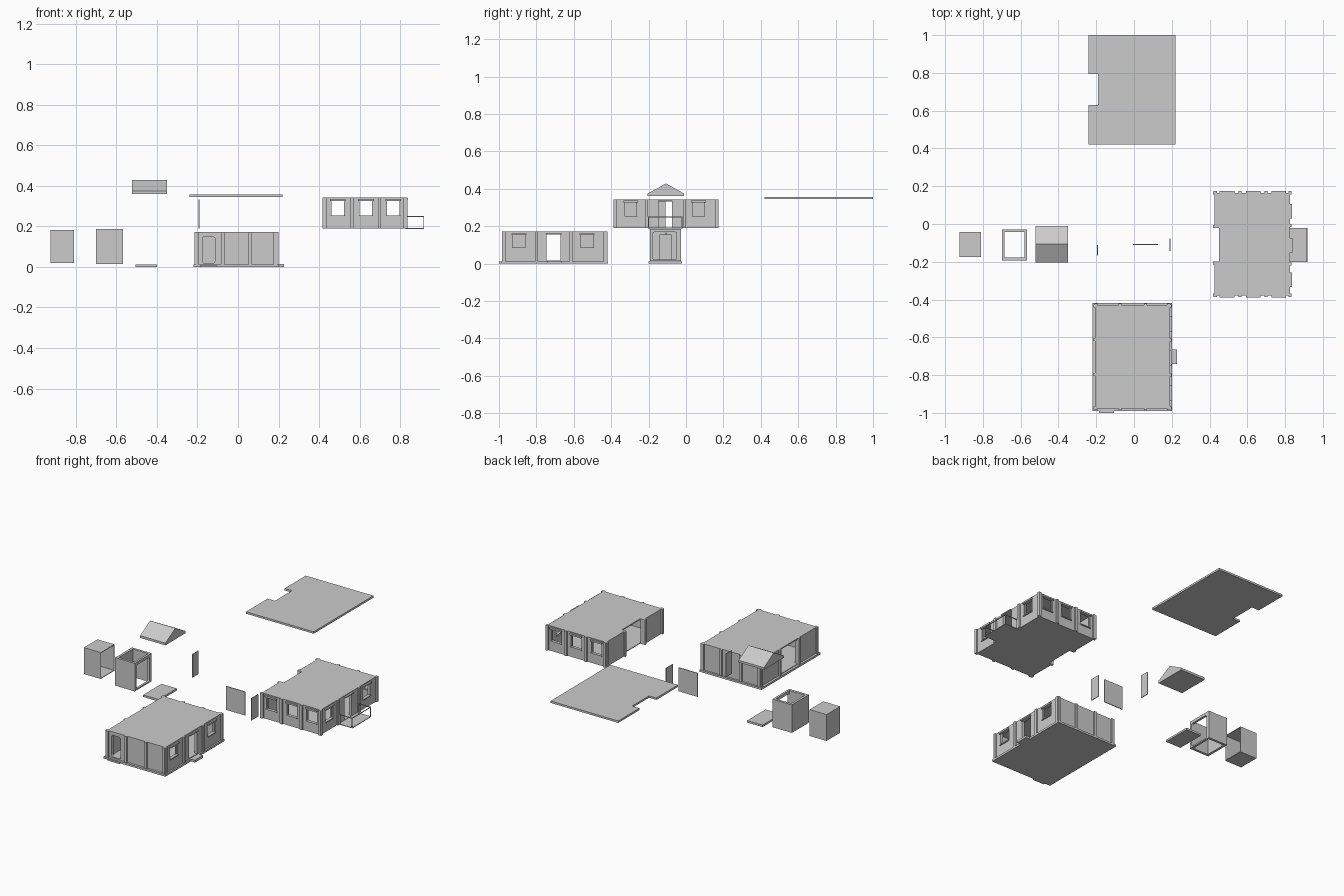
import bpy, bmesh
from mathutils import Vector

if "Cube" in bpy.data.objects:
    bpy.data.objects.remove(bpy.data.objects["Cube"])


def prism(name, pts, lo, hi, axis='z'):
    """Extrude a closed 2D outline along z (points x,y) or x (points y,z)."""
    bm = bmesh.new()
    place = (lambda p, d: (p[0], p[1], d)) if axis == 'z' else (lambda p, d: (d, p[0], p[1]))
    f = bm.faces.new([bm.verts.new(place(p, lo)) for p in pts])
    ext = bmesh.ops.extrude_face_region(bm, geom=[f])['geom']
    move = Vector(place((0, 0), hi - lo))
    bmesh.ops.translate(bm, vec=move, verts=[v for v in ext if isinstance(v, bmesh.types.BMVert)])
    bmesh.ops.recalc_face_normals(bm, faces=bm.faces)
    me = bpy.data.meshes.new(name)
    bm.to_mesh(me)
    bm.free()
    ob = bpy.data.objects.new(name, me)
    bpy.context.collection.objects.link(ob)
    return ob


def box(name, x0, x1, y0, y1, z0, z1):
    return prism(name, [(x0, y0), (x1, y0), (x1, y1), (x0, y1)], z0, z1)


def rounded(ob, axis, r):
    """Round the box edges that run along one axis."""
    bm = bmesh.new()
    bm.from_mesh(ob.data)
    edges = [e for e in bm.edges if abs((e.verts[0].co - e.verts[1].co).normalized()[axis]) > .9]
    bmesh.ops.bevel(bm, geom=edges, offset=r, segments=4, profile=.5, affect='EDGES')
    bm.to_mesh(ob.data)
    bm.free()
    return ob


def cut(ob, cutter):
    """Subtract a cutter and delete it."""
    cutter.hide_render = True
    m = ob.modifiers.new("cut", 'BOOLEAN')
    m.operation, m.solver, m.object = 'DIFFERENCE', 'EXACT', cutter
    bpy.context.view_layer.update()
    me = bpy.data.meshes.new_from_object(ob.evaluated_get(bpy.context.evaluated_depsgraph_get()))
    ob.modifiers.clear()
    ob.data = me
    bpy.data.objects.remove(cutter)


def cutbox(ob, *b):
    cut(ob, box("cutter", *b))


def on_wall(name, side, at, u0, u1, z0, z1, d0, d1):
    """Box on a wall; side is the outward direction, d0..d1 the depth outward."""
    s = 1 if side[0] == '+' else -1
    a, b = sorted((at + s * d0, at + s * d1))
    if side[1] == 'x':
        return box(name, a, b, u0, u1, z0, z1)
    return box(name, u0, u1, a, b, z0, z1)


def window(name, shell, side, at, u0, u1, z0, z1):
    """Cut an opening and trim it with a header, sill and slim jambs."""
    cut(shell, on_wall("cutter", side, at, u0, u1, z0, z1, -.035, .02))
    on_wall(name + "_header", side, at, u0 - .004, u1 + .004, z1 - .004, z1 + .006, -.004, .010)
    on_wall(name + "_sill", side, at, u0 - .002, u1 + .002, z0 - .003, z0 + .003, -.01, .006)
    for n, u in (("a", u0), ("b", u1 - .004)):
        on_wall(name + "_jamb_" + n, side, at, u, u + .004, z0, z1, -.014, -.006)


def pilasters(name, side, at, us, z0, z1, w=.016):
    for i, u in enumerate(us):
        on_wall(f"{name}_{i}", side, at, u - w / 2, u + w / 2, z0, z1, -.004, .009)


# flat roof with chimney notch
prism("flat_roof", [(-.24, .42), (.22, .42), (.22, 1), (-.24, 1), (-.24, .795),
                    (-.19, .795), (-.19, .63), (-.24, .63)], .345, .357)

# ground floor base and steps
box("ground_base", -.22, .2, -.99, -.418, 0, .012)
box("side_step", .2, .228, -.742, -.665, 0, .014)
box("front_step", -.185, -.105, -1, -.99, 0, .010)

# ground floor shell: floor, walls, ceiling
g = box("ground_shell", -.206, .19, -.976, -.43, .012, .172)
cutbox(g, -.188, .172, -.958, -.448, .016, .165)
cutbox(g, -.25, -.18, -.79, -.62, .016, .165)
cutbox(g, .16, .21, -.745, -.67, .016, .155)
cut(g, rounded(box("cutter", -.176, -.114, -1, -.94, .018, .15), 1, .012))
for i, y in enumerate((-.93, -.565)):
    window(f"ground_window_{i}", g, '+x', .19, y, y + .072, .082, .156)
on_wall("ground_door_header", '+x', .19, -.749, -.666, .155, .163, -.004, .009)

# ground floor pilasters and corner posts
for n, s, at in (("front", '-y', -.976), ("back", '+y', -.43)):
    pilasters(f"ground_{n}_pilaster", s, at, (-.2, -.075, .06, .184), .012, .172)
pilasters("ground_east_pilaster", '+x', .19, (-.973, -.8, -.615, -.433), .012, .172)
pilasters("ground_west_pilaster", '-x', -.206, (-.973, -.798, -.612, -.433), .012, .172)

# upper floor shell with west notch
u = box("upper_shell", .427, .826, -.378, .165, .19, .343)
cutbox(u, .447, .808, -.36, .147, .194, .336)
cutbox(u, .4, .45, -.198, -.022, .18, .36)
cutbox(u, .79, .85, -.148, -.076, .194, .334)
for i, x in enumerate((.457, .596, .731)):
    window(f"upper_front_window_{i}", u, '-y', -.378, x, x + .07, .25, .33)
    window(f"upper_back_window_{i}", u, '+y', .165, x, x + .07, .25, .33)
for i, y in enumerate((-.33, .032)):
    window(f"upper_side_window_{i}", u, '+x', .826, y, y + .07, .25, .33)
on_wall("balcony_door_header", '+x', .826, -.151, -.073, .332, .338, -.004, .012)

# upper floor pilasters and corner posts
for n, s, at in (("front", '-y', -.378), ("back", '+y', .165)):
    pilasters(f"upper_{n}_pilaster", s, at, (.432, .562, .698, .825), .19, .343)
pilasters("upper_east_pilaster", '+x', .826, (-.377, -.212, -.008, .164), .19, .343)
pilasters("upper_west_pilaster", '-x', .427, (-.377, -.206, -.014, .164), .19, .343)

# balcony floor, posts and rails
box("balcony_floor", .826, .918, -.202, -.02, .188, .192)
for n, y in (("a", -.202), ("b", -.024)):
    box("balcony_post_" + n, .914, .918, y, y + .004, .192, .247)
    box("balcony_wall_post_" + n, .83, .834, y, y + .004, .192, .247)
    box("balcony_side_rail_" + n, .826, .918, y, y + .004, .247, .251)
box("balcony_front_rail", .914, .918, -.198, -.024, .247, .251)

# loose door panels
box("upper_door_panel", -.195, -.191, -.166, -.11, .19, .333)
box("wide_panel", -.006, .126, -.110, -.105, .02, .165)
box("side_door_panel", .188, .192, -.143, -.077, .02, .155)

# porch gable roof and porch base
prism("gable_roof", [(-.205, .36), (-.01, .36), (-.01, .374), (-.107, .428), (-.205, .374)],
      -.522, -.35, 'x')
box("porch_base", -.505, -.4, -.2, -.022, 0, .012)

# shaft: open top and bottom, opening on the east side
s = box("shaft", -.7, -.567, -.192, -.028, .014, .186)
cutbox(s, -.685, -.58, -.177, -.043, 0, .2)
cut(s, rounded(box("cutter", -.6, -.55, -.177, -.05, .022, .168), 0, .008))

# lining: closed box open to the east
l = box("shaft_lining", -.925, -.81, -.175, -.043, .019, .181)
cutbox(l, -.921, -.8, -.171, -.047, .023, .177)
